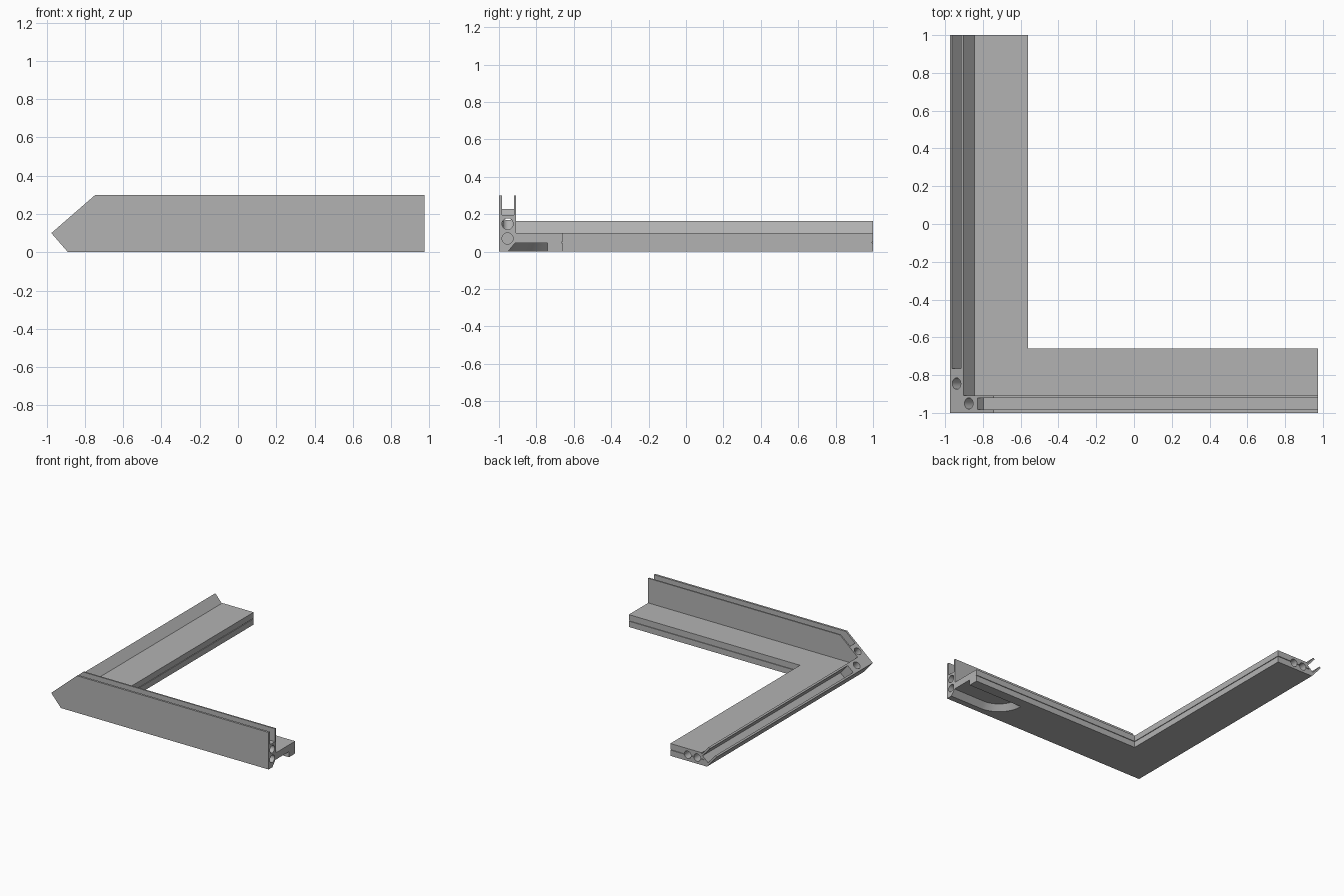
import bpy, bmesh, math
from mathutils import Vector, Matrix

cube = bpy.data.objects.get("Cube")
if cube:
    bpy.data.objects.remove(cube, do_unlink=True)

grey = bpy.data.materials.new("mid_grey")
grey.use_nodes = True
colour = (0.45, 0.45, 0.45, 1)
grey.diffuse_color = colour
grey.node_tree.nodes["Principled BSDF"].inputs["Base Color"].default_value = colour


def finish(name, bm):
    bmesh.ops.recalc_face_normals(bm, faces=bm.faces)
    mesh = bpy.data.meshes.new(name)
    bm.to_mesh(mesh)
    bm.free()
    mesh.materials.append(grey)
    ob = bpy.data.objects.new(name, mesh)
    bpy.context.collection.objects.link(ob)
    return ob


def prism(name, axis, points, lo, hi):
    """Extrude an outline along y (outline in xz) or z (outline in xy)."""
    bm = bmesh.new()
    place = (lambda p: (p[0], lo, p[1])) if axis == "y" else (lambda p: (p[0], p[1], lo))
    face = bm.faces.new([bm.verts.new(place(p)) for p in points])
    out = bmesh.ops.extrude_face_region(bm, geom=[face])
    step = Vector((0, hi - lo, 0)) if axis == "y" else Vector((0, 0, hi - lo))
    bmesh.ops.translate(bm, vec=step, verts=[v for v in out["geom"] if isinstance(v, bmesh.types.BMVert)])
    return finish(name, bm)


def box(name, x, y, z):
    return prism(name, "z", [(x[0], y[0]), (x[1], y[0]), (x[1], y[1]), (x[0], y[1])], *z)


def rod(name, start, end, radius=0.03):
    a, b = Vector(start), Vector(end)
    turn = (b - a).to_track_quat("Z", "Y").to_matrix().to_4x4()
    bm = bmesh.new()
    bmesh.ops.create_cone(bm, cap_ends=True, segments=32, radius1=radius, radius2=radius,
                          depth=(b - a).length, matrix=Matrix.Translation((a + b) / 2) @ turn)
    return finish(name, bm)


def combine(target, other, mode):
    mod = target.modifiers.new(other.name, "BOOLEAN")
    mod.operation, mod.object, mod.solver = mode, other, "EXACT"
    bpy.context.view_layer.objects.active = target
    bpy.ops.object.modifier_apply(modifier=mod.name)
    bpy.data.objects.remove(other, do_unlink=True)


# Slanted frame of the folded edge: t runs up the slope, d runs into the body
tip = Vector((-0.975, 0.1))
along = Vector((0.754, 0.656))
inward = Vector((0.656, -0.754))


def slant(t, d):
    return tuple(tip + along * t + inward * d)


# Flat L-shaped base, upright rail and slanted edge strip
frame = prism("corner_frame", "z", [(-0.84, -0.95), (0.975, -0.95), (0.975, -0.66),
                                    (-0.56, -0.66), (-0.56, 1), (-0.84, 1)], 0, 0.1)
foot = slant(0, 0.1326)
combine(frame, prism("edge_strip", "y", [slant(0, 0), slant(0.095, 0), slant(0.095, 0.09),
                                        (-0.8, 0.09), (-0.8, 0), foot], -0.95, 1), "UNION")
combine(frame, prism("upright_rail", "y", [slant(0, 0), (-0.745, 0.3), (0.975, 0.3),
                                          (0.975, 0), foot], -1, -0.908), "UNION")

# Channels along the rail top and the slanted edge
cutters = [
    prism("rail_channel", "y", [(-0.865, 0.266), (-0.798, 0.195), (1.1, 0.195),
                                (1.1, 0.4), (-0.865, 0.4)], -0.983, -0.92),
    prism("edge_channel", "y", [slant(0.015, -0.1), slant(0.08, -0.1),
                                slant(0.08, 0.1), slant(0.015, 0.1)], -0.765, 1.1),
]

# Long bores and the slanted bores at the corner
for z in (0.07, 0.148):
    cutters.append(rod("rail_bore", (-0.84, -0.954, z), (1.1, -0.954, z)))
for x in (-0.8, -0.715):
    cutters.append(rod("arm_bore", (x, -0.7, 0.05), (x, 1.1, 0.05)))
for t, y in ((0.133, -0.95), (0.047, -0.845)):
    a, b = slant(t, -0.05), slant(t, 0.09)
    cutters.append(rod("corner_bore", (a[0], y, a[1]), (b[0], y, b[1])))

# Thin seam around the inner edges and the arm end
seam = (0.047, 0.052)
cutters.append(box("inner_seam", (-0.566, 1.1), (-0.666, 1.1), seam))
cutters.append(box("arm_end_seam", (-0.86, -0.5), (0.994, 1.1), seam))

# Shallow rounded recess under the rail end, with a sloping wall
bm = bmesh.new()
rings = []
for z, r in ((-0.01, 0.22), (0.045, 0.175)):
    arc = [(0.69 - r * math.cos(a), -0.74 - r * math.sin(a))
           for a in [math.pi / 2 * i / 12 for i in range(13)]]
    outline = arc + [(1.1, -0.74 - r), (1.1, -0.74)]
    rings.append([bm.verts.new((x, y, z)) for x, y in outline])
bm.faces.new(rings[0])
bm.faces.new(rings[1])
count = len(rings[0])
for i in range(count):
    j = (i + 1) % count
    bm.faces.new((rings[0][i], rings[0][j], rings[1][j], rings[1][i]))
cutters.append(finish("under_recess", bm))

for cutter in cutters:
    combine(frame, cutter, "DIFFERENCE")

# Smooth bores, crisp edges
bpy.ops.object.select_all(action="DESELECT")
frame.select_set(True)
bpy.context.view_layer.objects.active = frame
bpy.ops.object.shade_smooth_by_angle(angle=math.radians(30))
